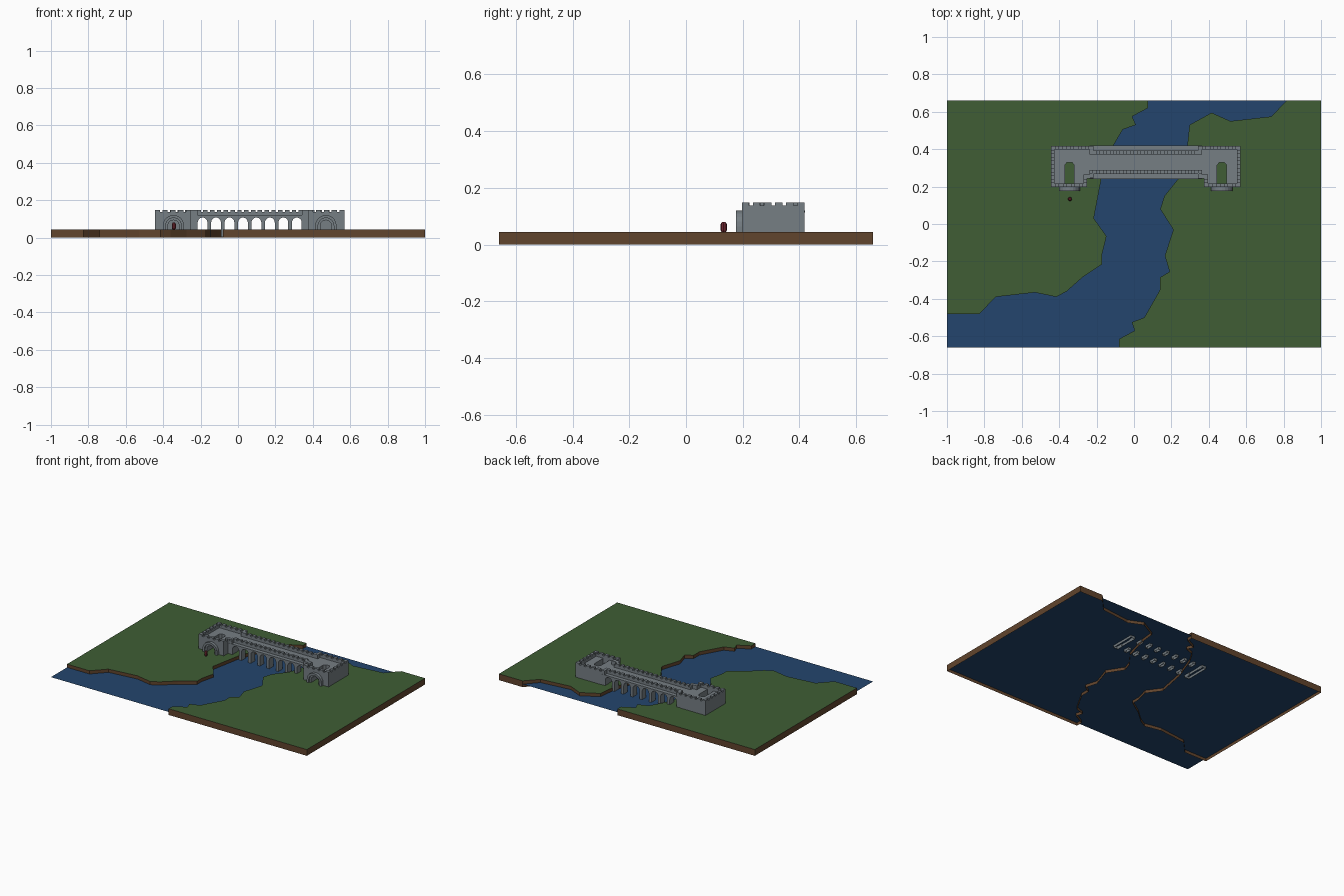
import bpy, bmesh, math
from mathutils import Matrix, Vector

if "Cube" in bpy.data.objects:
    bpy.data.objects.remove(bpy.data.objects["Cube"])

CX = 0.0625      # bridge centre line in x
TOP = 0.12       # walkway level
GROUND = 0.044   # grass level


def material(name, rgb):
    m = bpy.data.materials.new(name)
    m.diffuse_color = (*rgb, 1)
    m.use_nodes = True
    m.node_tree.nodes["Principled BSDF"].inputs["Base Color"].default_value = m.diffuse_color
    return m


GRASS = material("grass", (0.05, 0.11, 0.035))
EARTH = material("earth", (0.12, 0.058, 0.026))
WATER = material("water", (0.017, 0.06, 0.155))
STONE = material("stone", (0.18, 0.21, 0.23))
RED = material("dark_red", (0.16, 0.02, 0.03))


def finish(name, bm, *mats, open_below=None):
    bmesh.ops.recalc_face_normals(bm, faces=bm.faces)
    if open_below is not None:
        low = [f for f in bm.faces if all(v.co.z < open_below for v in f.verts)]
        bmesh.ops.delete(bm, geom=low, context='FACES')
    me = bpy.data.meshes.new(name)
    bm.to_mesh(me)
    bm.free()
    for m in mats:
        me.materials.append(m)
    ob = bpy.data.objects.new(name, me)
    bpy.context.collection.objects.link(ob)
    return ob


def box(bm, x0, x1, y0, y1, z0, z1):
    c = Vector((x0 + x1, y0 + y1, z0 + z1)) / 2
    s = (abs(x1 - x0), abs(y1 - y0), abs(z1 - z0))
    bmesh.ops.create_cube(bm, size=1, matrix=Matrix.Translation(c) @ Matrix.Diagonal((*s, 1)))


def prism(bm, pts, offset):
    verts = [bm.verts.new(p) for p in pts]
    face = bm.faces.new(verts)
    ext = bmesh.ops.extrude_face_region(bm, geom=[face], use_keep_orig=True)
    new = [v for v in ext["geom"] if isinstance(v, bmesh.types.BMVert)]
    bmesh.ops.translate(bm, verts=new, vec=offset)
    return face


def arch(cx, hw, top, base, n=10):
    arc = [(cx - hw * math.cos(math.pi * i / n), top - hw + hw * math.sin(math.pi * i / n))
           for i in range(n + 1)]
    return [(cx - hw, base)] + arc + [(cx + hw, base)]


def xz_prism(bm, profile, y0, y1):
    prism(bm, [(x, y0, z) for x, z in profile], (0, y1 - y0, 0))


def parapet(bm, x0, x1, y0, y1, pitch=0.04):
    """Low wall with merlons along its longer side."""
    x0, x1 = sorted((x0, x1))
    box(bm, x0, x1, y0, y1, TOP - 0.002, 0.137)
    along_x = (x1 - x0) > (y1 - y0)
    a, b = (x0, x1) if along_x else (y0, y1)
    n = max(1, round((b - a) / pitch))
    w = (b - a) / (n + 0.0) if n == 1 else (b - a) / (n - 0.35)
    for i in range(n):
        s = a + i * w
        e = min(b, s + w * 0.65)
        if along_x:
            box(bm, s, e, y0, y1, 0.136, 0.148)
        else:
            box(bm, x0, x1, s, e, 0.136, 0.148)


# River banks: grass on top, earth on the sides, open underneath
west = [(.075, .66), (.075, .62), (-.01, .575), (.01, .53), (-.06, .505), (-.11, .42),
        (-.175, .24), (-.215, .03), (-.147, -.065), (-.17, -.16), (-.17, -.215),
        (-.275, -.285), (-.36, -.36), (-.415, -.39), (-.53, -.366), (-.74, -.39),
        (-.825, -.48), (-1, -.48), (-1, .66)]
east = [(.815, .66), (.735, .575), (.515, .55), (.415, .595), (.297, .53), (.285, .42),
        (.235, .24), (.163, .15), (.14, .08), (.21, -.03), (.165, -.17), (.19, -.255),
        (.14, -.285), (.14, -.35), (.055, -.5), (-.012, -.525), (.003, -.57),
        (-.08, -.615), (-.08, -.66), (1, -.66), (1, .66)]
for name, pts in (("west_bank", west), ("east_bank", east)):
    bm = bmesh.new()
    top = prism(bm, [(x, y, GROUND) for x, y in pts], (0, 0, -GROUND))
    for f in bm.faces:
        f.material_index = 0 if f == top else 1
    finish(name, bm, GRASS, EARTH, open_below=0.001)

# River surface
bm = bmesh.new()
bm.faces.new([bm.verts.new(p) for p in
              ((-1, -.66, .021), (1, -.66, .021), (1, .66, .021), (-1, .66, .021))])
finish("river", bm, WATER)

# Two arcades of eight arches, front and back
outline = [(CX - 0.285, TOP), (CX - 0.285, 0.004)]
for i in range(8):
    outline += arch(CX + (i - 3.5) * 0.072, 0.026, 0.107, 0.004)
outline += [(CX + 0.285, 0.004), (CX + 0.285, TOP)]
for name, y0, y1 in (("front_arcade", .245, .29), ("back_arcade", .37, .415)):
    bm = bmesh.new()
    xz_prism(bm, outline, y0, y1)
    finish(name, bm, STONE, open_below=0.005)

# Walkway, string courses and bridge parapets
bm = bmesh.new()
box(bm, CX - .285, CX + .285, .29, .37, .108, TOP)
finish("walkway", bm, STONE)
bm = bmesh.new()
for y0, y1 in ((.241, .246), (.414, .419)):
    box(bm, CX - .3, CX + .3, y0, y1, .113, TOP)
finish("string_courses", bm, STONE)
bm = bmesh.new()
for y0 in (.268, .372):
    parapet(bm, CX - .285, CX + .285, y0, y0 + .02, 0.035)
finish("bridge_parapets", bm, STONE)

# Gate towers, mirrored about the bridge centre
for side, s in (("west", -1), ("east", 1)):
    X = lambda u: CX + s * u
    door = X(0.4075)

    bm = bmesh.new()
    box(bm, X(.3125), X(.5075), .197, .418, .03, TOP)
    tower = finish(side + "_tower", bm, STONE)

    # doorway passage and the roof opening behind it
    bm = bmesh.new()
    xz_prism(bm, arch(door, .03, .093, GROUND), .15, .33)
    cut_a = finish("door_cutter", bm)
    bm = bmesh.new()
    slot = [(-.025, .217), (.025, .217), (.025, .315), (.013, .33), (-.013, .33), (-.025, .315)]
    prism(bm, [(door + x, y, .07) for x, y in slot], (0, 0, .1))
    cut_b = finish("roof_cutter", bm)
    bpy.context.view_layer.objects.active = tower
    for c in (cut_a, cut_b):
        c.hide_render = True
        mod = tower.modifiers.new("cut", 'BOOLEAN')
        mod.operation = 'DIFFERENCE'
        mod.solver = 'EXACT'
        mod.object = c
        bpy.ops.object.modifier_apply(modifier=mod.name)
        bpy.data.objects.remove(c)

    # abutment joining the tower to the arcades
    bm = bmesh.new()
    box(bm, X(.28), X(.3125), .245, .416, .004, TOP)
    finish(side + "_abutment", bm, STONE, open_below=0.005)

    # stepped arch surround of the door
    bm = bmesh.new()
    for y0, outer, inner in ((.177, .057, .042), (.187, .042, .03)):
        ring = arch(door, outer, .063 + outer, .04) + arch(door, inner, .063 + inner, .04)[::-1]
        xz_prism(bm, ring, y0, .198)
    finish(side + "_door_surround", bm, STONE)

    # crenellated walls round the roof, open toward the walkway
    bm = bmesh.new()
    for u0, u1, y0, y1 in ((.4875, .5075, .197, .418), (.3125, .5075, .197, .217),
                           (.28, .5075, .398, .418), (.3125, .3325, .197, .265),
                           (.28, .3325, .243, .265), (.28, .30, .245, .288),
                           (.28, .30, .372, .418)):
        parapet(bm, X(u0), X(u1), y0, y1)
    finish(side + "_tower_parapet", bm, STONE)

# Small red barrel-shaped marker in front of the west gate
bm = bmesh.new()
for z0, z1, r0, r1 in ((.044, .05, .007, .011), (.05, .072, .011, .011), (.072, .08, .011, .006)):
    bmesh.ops.create_cone(bm, cap_ends=True, segments=8, radius1=r0, radius2=r1, depth=z1 - z0,
                          matrix=Matrix.Translation((-.343, .133, (z0 + z1) / 2)))
finish("red_marker", bm, RED)
